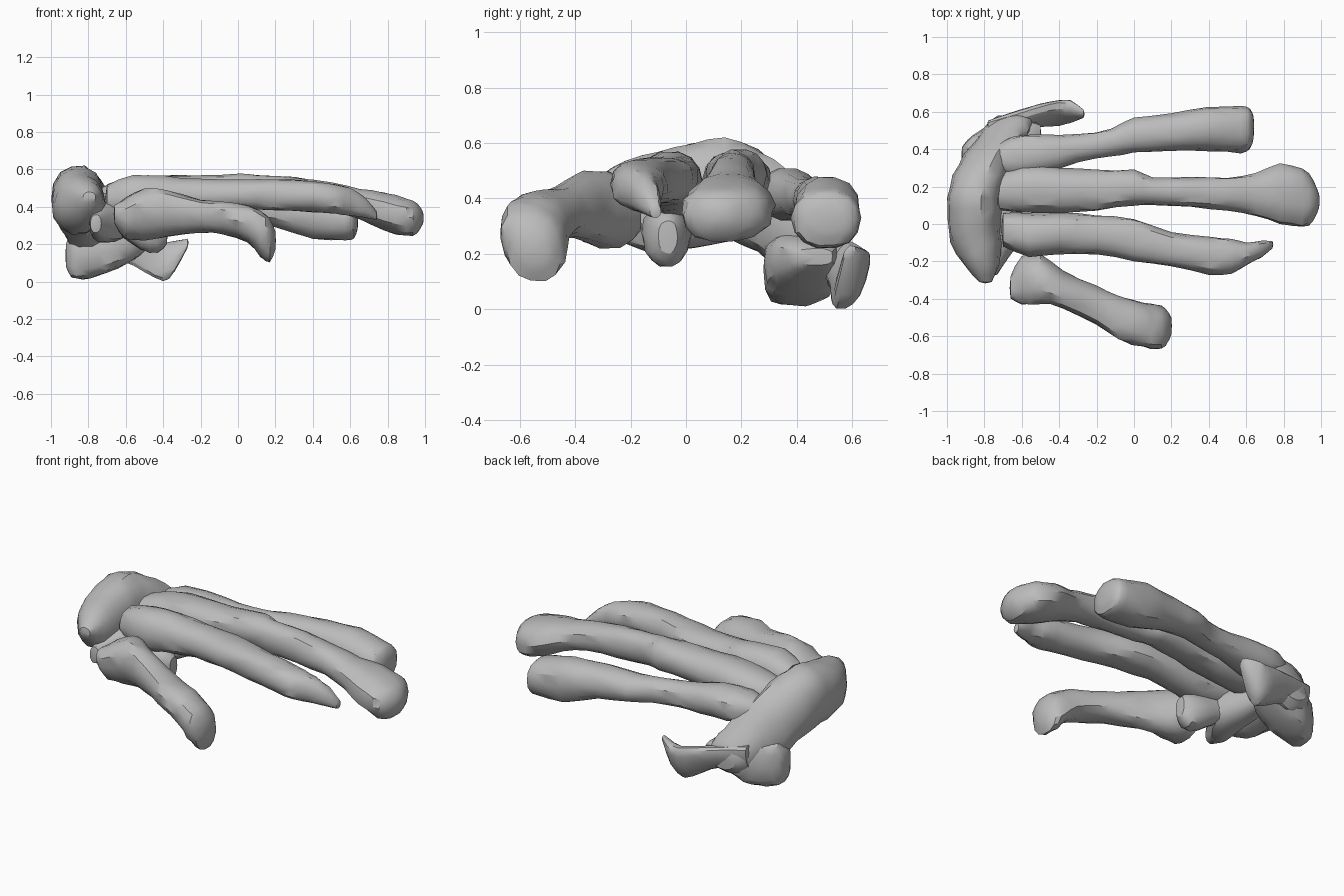
import bpy, bmesh, math, random
from mathutils import Vector

random.seed(4)
if bpy.data.objects.get("Cube"):
    bpy.data.objects.remove(bpy.data.objects["Cube"], do_unlink=True)

bone_grey = bpy.data.materials.new("bone grey")
bone_grey.use_nodes = True
colour = (0.5, 0.5, 0.5, 1)
bone_grey.diffuse_color = colour
bone_grey.node_tree.nodes["Principled BSDF"].inputs["Base Color"].default_value = colour

SIDES = 14
STEPS = 2


def catmull(a, b, c, d, t):
    """Smoothly blend from b to c, never leaving their range."""
    result = []
    for p, q, r, s in zip(a, b, c, d):
        v = q + 0.5 * t * (r - p + t * (2 * p - 5 * q + 4 * r - s + t * (3 * (q - r) + s - p)))
        result.append(min(max(v, min(q, r)), max(q, r)))
    return result


def refine(stations):
    last = len(stations) - 1
    out = []
    for i in range(last):
        a, b = stations[max(i - 1, 0)], stations[i]
        c, d = stations[i + 1], stations[min(i + 2, last)]
        out += [catmull(a, b, c, d, k / STEPS) for k in range(STEPS)]
    return out + [stations[-1]]


def squash(v, power):
    return math.copysign(abs(v) ** power, v)


def bone(name, axis, stations, rough=0.08, power=0.88, lean=0.0):
    """Loft rounded sections; each station is place, side low/high, z low/high."""
    bm = bmesh.new()
    rings = []
    for place, low, high, bottom, top in refine(stations):
        ring = []
        for i in range(SIDES):
            angle = math.tau * i / SIDES
            wobble = 1.03 - random.random() * rough
            rise = (top - bottom) / 2 * squash(math.sin(angle), power) * wobble
            side = (low + high) / 2 + (high - low) / 2 * squash(math.cos(angle), power) * wobble
            side += lean * rise
            z = max((bottom + top) / 2 + rise, 0)
            ring.append(bm.verts.new((place, side, z) if axis == "x" else (side, place, z)))
        rings.append(ring)
    for r, s in zip(rings, rings[1:]):
        for i in range(SIDES):
            j = (i + 1) % SIDES
            bm.faces.new((r[i], r[j], s[j], s[i]))
    # close both ends with a slightly domed fan
    for ring, inner in ((rings[0], rings[1]), (rings[-1], rings[-2])):
        middle = sum((v.co for v in ring), Vector()) / SIDES
        inside = sum((v.co for v in inner), Vector()) / SIDES
        tip = bm.verts.new(middle + (middle - inside) * 0.2)
        for i in range(SIDES):
            bm.faces.new((ring[i], ring[(i + 1) % SIDES], tip))
    bmesh.ops.triangulate(bm, faces=bm.faces[:])
    bmesh.ops.recalc_face_normals(bm, faces=bm.faces[:])
    mesh = bpy.data.meshes.new(name)
    bm.to_mesh(mesh)
    bm.free()
    mesh.materials.append(bone_grey)
    obj = bpy.data.objects.new(name, mesh)
    bpy.context.collection.objects.link(obj)
    bpy.ops.object.select_all(action="DESELECT")
    obj.select_set(True)
    bpy.context.view_layer.objects.active = obj
    bpy.ops.object.shade_smooth_by_angle(angle=math.radians(32))


# Short, outermost digit bone with a drooping tip
bone("thumb_bone", "x", [
    (-.66, -.4, -.28, .31, .41), (-.6, -.43, -.17, .22, .45), (-.5, -.43, -.16, .22, .5),
    (-.38, -.45, -.25, .24, .49), (-.2, -.54, -.33, .26, .44), (-.08, -.62, -.38, .25, .43),
    (.05, -.66, -.42, .21, .41), (.12, -.67, -.43, .13, .38), (.17, -.65, -.45, .1, .34),
    (.2, -.59, -.5, .17, .27)], lean=-.15)

# Second digit, ending in a broken point
bone("first_finger_bone", "x", [
    (-.7, -.12, .06, .36, .52), (-.56, -.18, .06, .33, .57), (-.4, -.16, .06, .34, .57),
    (-.2, -.16, .05, .37, .55), (0, -.2, .03, .38, .55), (.2, -.23, -.04, .38, .55),
    (.4, -.27, -.07, .37, .54), (.52, -.27, -.08, .36, .52), (.6, -.22, -.1, .35, .5),
    (.68, -.18, -.09, .34, .45), (.74, -.13, -.09, .33, .38)])

# Longest, middle digit with a rounded head
bone("middle_finger_bone", "x", [
    (-.74, .08, .26, .36, .5), (-.6, .06, .31, .34, .55), (-.4, .06, .3, .36, .57),
    (-.2, .07, .29, .39, .57), (0, .1, .29, .4, .58), (.1, .1, .25, .39, .57),
    (.3, .09, .25, .38, .56), (.5, .07, .25, .37, .53), (.65, .04, .27, .33, .5),
    (.78, .0, .32, .27, .48), (.9, -.02, .3, .24, .45), (.96, .02, .23, .26, .42),
    (.99, .09, .16, .31, .37)])

# Far digit, thickening towards its blunt end
bone("outer_finger_bone", "x", [
    (-.76, .28, .4, .36, .46), (-.65, .25, .47, .33, .5), (-.5, .26, .48, .32, .51),
    (-.3, .33, .48, .33, .48), (-.12, .36, .51, .33, .47), (0, .38, .57, .32, .47),
    (.2, .39, .59, .29, .48), (.4, .39, .63, .22, .48), (.57, .38, .63, .22, .44),
    (.62, .4, .62, .23, .42), (.64, .46, .57, .28, .37)])

# Narrow arched wrist bone that bends down and flares behind the far digit
bone("wrist_arch", "y", [
    (-.31, -.83, -.76, .42, .48), (-.22, -.91, -.72, .32, .54), (-.1, -.98, -.71, .26, .57),
    (.02, -1, -.71, .25, .6), (.14, -1, -.71, .25, .62), (.26, -.97, -.68, .2, .58),
    (.37, -.91, -.64, .1, .5), (.46, -.84, -.58, .08, .4), (.53, -.79, -.54, .08, .32),
    (.58, -.73, -.56, .12, .25)], power=.92)

# Lower wedge between the arch and the bases of the digits
bone("inner_wrist_bone", "y", [
    (-.27, -.79, -.73, .26, .36), (-.15, -.8, -.65, .21, .41), (-.04, -.8, -.57, .21, .43),
    (.1, -.8, -.62, .23, .43), (.24, -.8, -.67, .26, .4)])

# Blocky lower part of the wrist, rising towards the digits
bone("lower_wrist_block", "x", [
    (-.92, .33, .41, .08, .2), (-.89, .29, .45, .02, .27), (-.83, .28, .5, .01, .28),
    (-.74, .28, .55, .03, .28), (-.64, .29, .56, .07, .27), (-.55, .34, .55, .12, .25),
    (-.5, .4, .53, .16, .22)], power=.65)

# Broken splinter reaching out of the lower wrist
bone("wrist_splinter", "x", [
    (-.78, .45, .54, .08, .28), (-.62, .5, .6, .11, .25), (-.5, .53, .63, .05, .23),
    (-.4, .54, .65, 0, .21), (-.34, .55, .65, .05, .22), (-.27, .57, .61, .18, .23)],
    power=.8, lean=.35)

# Small knob under the base of the second digit
bone("base_knob", "x", [
    (-.62, -.14, .02, .24, .38), (-.52, -.16, .02, .17, .38), (-.43, -.14, 0, .15, .36),
    (-.38, -.1, -.03, .2, .32)])
